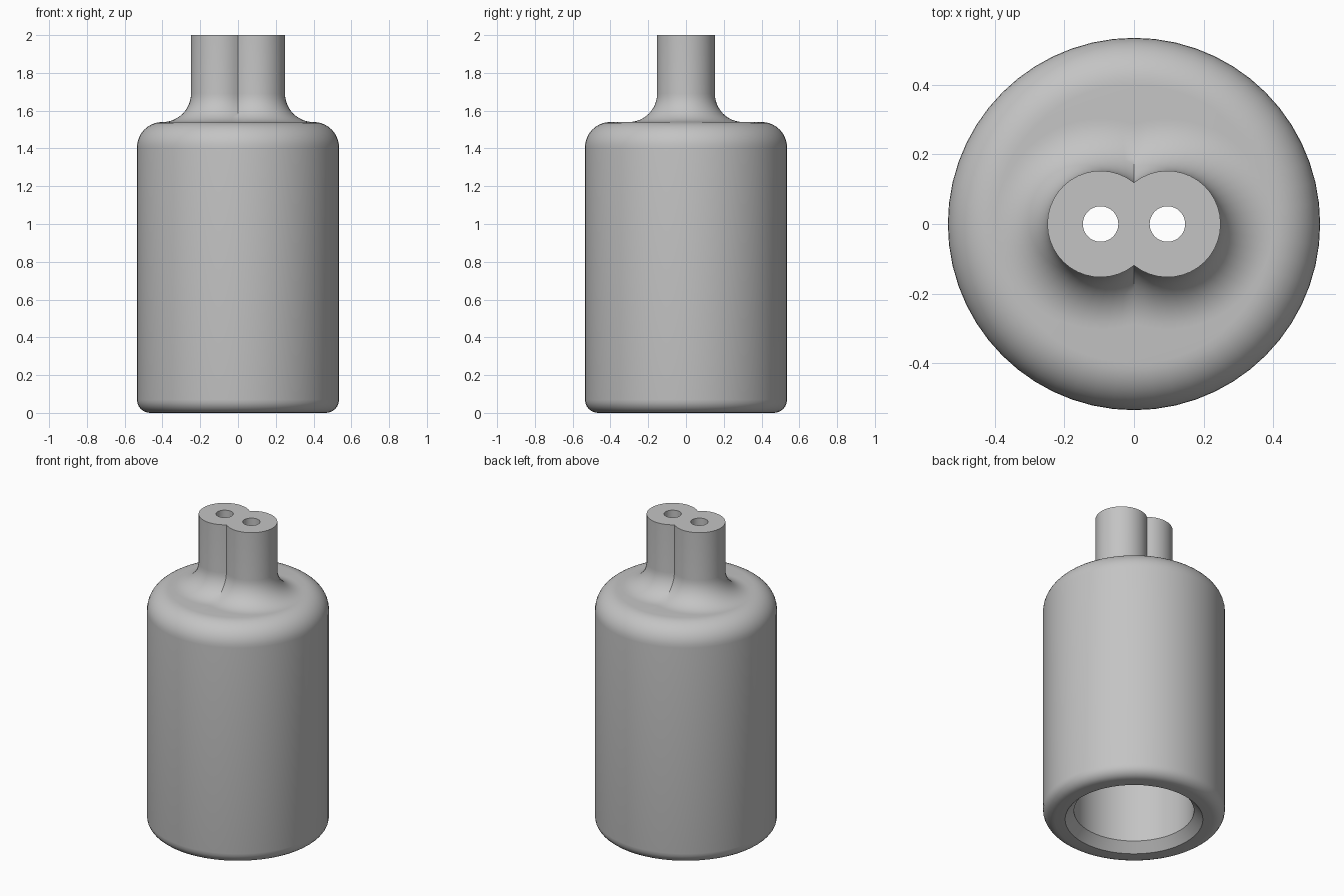
import bpy, bmesh
from math import pi, sin, cos, acos, sqrt, radians

cube = bpy.data.objects.get("Cube")
if cube:
    bpy.data.objects.remove(cube, do_unlink=True)

HALF = 28            # segments on each half of a ring
LOBE_X, LOBE_R = 0.096, 0.153
BODY_R, BODY_TOP = 0.535, 1.54
ROUND_TOP, ROUND_BOTTOM, FILLET = 0.135, 0.07, 0.15
BORE_R, BORE_TOP = 0.353, 1.3

grey = bpy.data.materials.new("plain grey")
grey.use_nodes = True
grey.diffuse_color = (0.55, 0.55, 0.55, 1)
grey.node_tree.nodes["Principled BSDF"].inputs["Base Color"].default_value = grey.diffuse_color


def ring(bm, r, z, offset=0):
    """Outline of two overlapping circles, or one circle when offset is 0."""
    reach = pi - acos(offset / r) if offset else pi / 2
    half = [(offset + r * cos(t), r * sin(t))
            for t in (-reach + 2 * reach * i / HALF for i in range(HALF))]
    points = half + [(-x, -y) for x, y in half]
    return [bm.verts.new((x, y, z)) for x, y in points]


bm = bmesh.new()
rings = []
# bore with chamfered mouth
rings.append(ring(bm, BORE_R, BORE_TOP))
rings.append(ring(bm, BORE_R, 0.057))
rings.append(ring(bm, 0.405, 0))
# rounded bottom edge and rounded shoulder
for i in range(7):
    a = pi / 2 * i / 6
    rings.append(ring(bm, BODY_R - ROUND_BOTTOM * (1 - sin(a)), ROUND_BOTTOM * (1 - cos(a))))
for i in range(11):
    a = pi / 2 * i / 10
    rings.append(ring(bm, BODY_R - ROUND_TOP * (1 - cos(a)), BODY_TOP - ROUND_TOP * (1 - sin(a))))
# fillet flowing into the twin neck
for i in range(13):
    a = pi / 2 * i / 12
    rings.append(ring(bm, LOBE_R + FILLET * (1 - sin(a)), BODY_TOP + FILLET * (1 - cos(a)), LOBE_X))
rings.append(ring(bm, LOBE_R, 2, LOBE_X))

for low, high in zip(rings, rings[1:]):
    for i in range(2 * HALF):
        j = (i + 1) % (2 * HALF)
        bm.faces.new((low[i], low[j], high[j], high[i]))
bm.faces.new(rings[0])
bm.faces.new(rings[-1])
bmesh.ops.recalc_face_normals(bm, faces=bm.faces)
mesh = bpy.data.meshes.new("socket_housing")
bm.to_mesh(mesh)
bm.free()
mesh.materials.append(grey)
housing = bpy.data.objects.new("socket_housing", mesh)
bpy.context.collection.objects.link(housing)

# two wire holes through the neck
for side in (-1, 1):
    bpy.ops.mesh.primitive_cylinder_add(vertices=32, radius=0.051, depth=1,
                                        location=(side * LOBE_X, 0, 1.7))
    cutter = bpy.context.object
    cutter.name = "wire_hole_cutter"
    cutter.hide_render = True
    cutter.data.materials.append(grey)
    cut = housing.modifiers.new("wire_hole", "BOOLEAN")
    cut.operation, cut.solver, cut.object = "DIFFERENCE", "EXACT", cutter
    bpy.ops.object.select_all(action="DESELECT")
    housing.select_set(True)
    bpy.context.view_layer.objects.active = housing
    bpy.ops.object.modifier_apply(modifier=cut.name)
    bpy.data.objects.remove(cutter, do_unlink=True)

bpy.ops.object.shade_smooth_by_angle(angle=radians(30))
